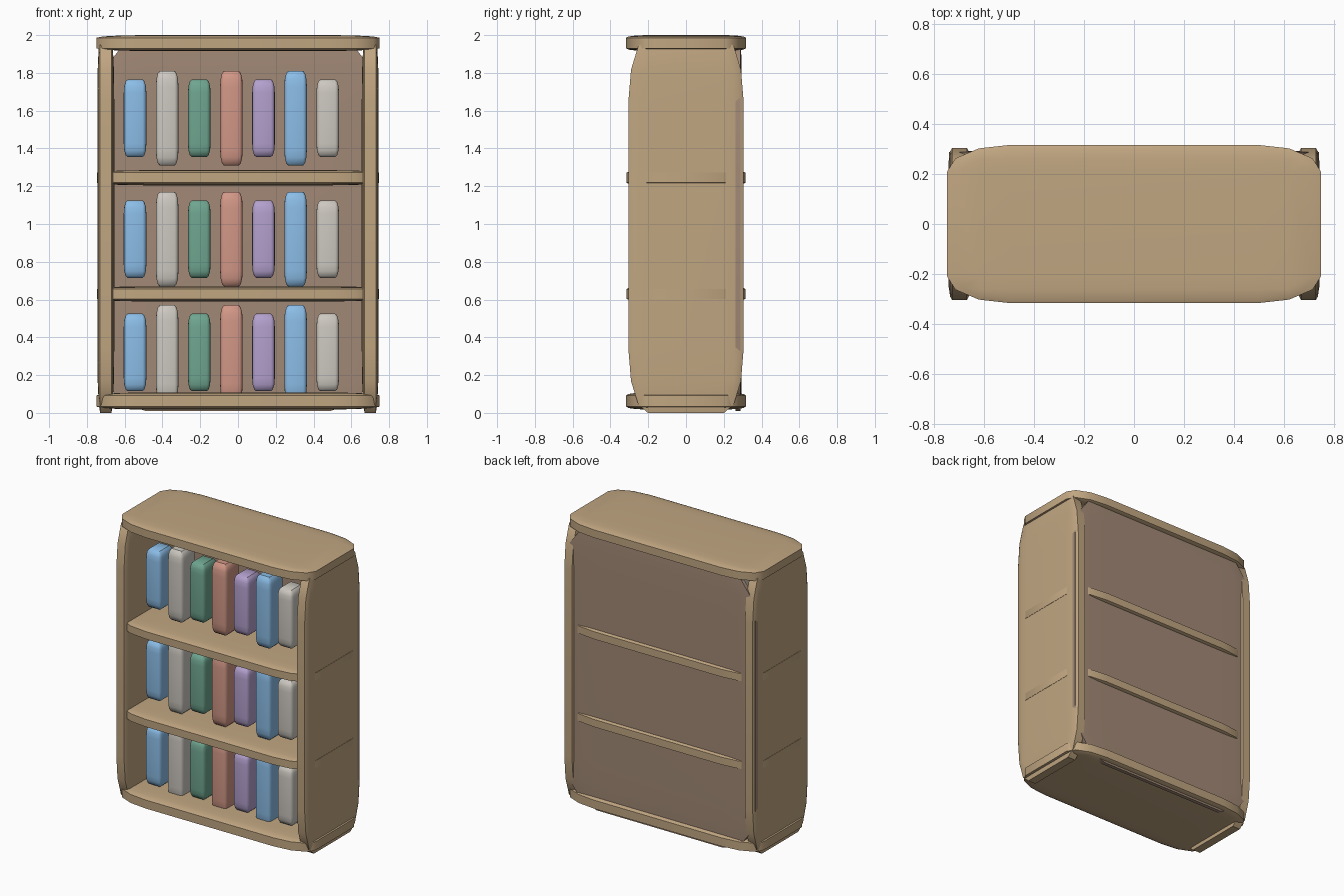
import bpy, bmesh, math

if "Cube" in bpy.data.objects:
    bpy.data.objects.remove(bpy.data.objects["Cube"])


def material(name, rgb):
    m = bpy.data.materials.new(name)
    m.diffuse_color = (*rgb, 1)
    m.use_nodes = True
    m.node_tree.nodes["Principled BSDF"].inputs["Base Color"].default_value = m.diffuse_color
    return m


WOOD = material("wood", (0.53, 0.38, 0.22))
BACK = material("back_wood", (0.36, 0.25, 0.18))
BLUE = material("blue_cover", (0.26, 0.51, 0.80))
CREAM = material("cream_cover", (0.61, 0.58, 0.53))
GREEN = material("green_cover", (0.16, 0.38, 0.28))
CORAL = material("coral_cover", (0.64, 0.31, 0.24))
PURPLE = material("purple_cover", (0.45, 0.35, 0.61))


def rounded_box(name, centre, size, mat):
    """Rounded unit cube stretched to size, so its corners stretch too."""
    bm = bmesh.new()
    bmesh.ops.create_cube(bm, size=1)
    bmesh.ops.bevel(bm, geom=bm.edges[:], offset=0.17, segments=3,
                    profile=0.5, affect='EDGES')
    bmesh.ops.scale(bm, vec=size, verts=bm.verts)
    me = bpy.data.meshes.new(name)
    bm.to_mesh(me)
    bm.free()
    me.materials.append(mat)
    ob = bpy.data.objects.new(name, me)
    ob.location = centre
    bpy.context.collection.objects.link(ob)
    bpy.ops.object.select_all(action='DESELECT')
    ob.select_set(True)
    bpy.context.view_layer.objects.active = ob
    bpy.ops.object.shade_smooth_by_angle(angle=math.radians(35))
    return ob


# Upright sides
for label, s in (("left", -1), ("right", 1)):
    rounded_box(f"{label}_side", (s * 0.70, 0, 0.993), (0.09, 0.61, 1.986), WOOD)

# Top, bottom and two shelves
rounded_box("top_board", (0, 0, 1.958), (1.5, 0.635, 0.084), WOOD)
rounded_box("bottom_board", (0, 0, 0.063), (1.5, 0.635, 0.09), WOOD)
for name, z in (("lower_shelf", 0.63), ("upper_shelf", 1.245)):
    rounded_box(name, (0, 0, z), (1.493, 0.63, 0.08), WOOD)

# Back panel
rounded_box("back_panel", (0, 0.275, 0.998), (1.483, 0.04, 1.976), BACK)

# Three rows of books, alternating short and tall
covers = [BLUE, CREAM, GREEN, CORAL, PURPLE, BLUE, CREAM]
for row, z in enumerate((0.32, 0.92, 1.56)):
    for i, cover in enumerate(covers):
        height = 0.50 if i % 2 else 0.41
        rounded_box(f"book_{row + 1}_{i + 1}", (-0.545 + 0.17 * i, -0.09, z),
                    (0.12, 0.16, height), cover)
